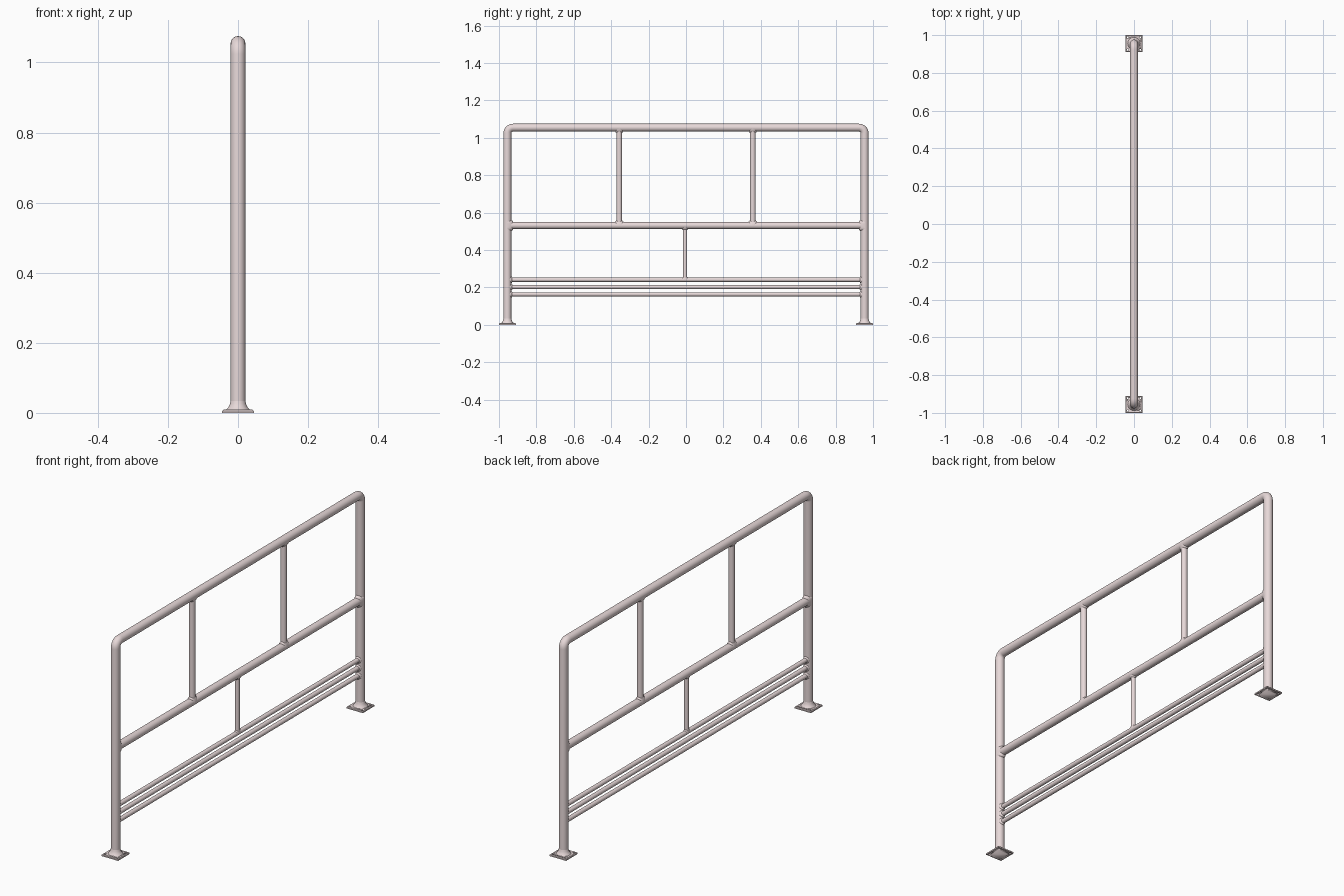
import bpy, bmesh, math
from mathutils import Vector

if "Cube" in bpy.data.objects:
    bpy.data.objects.remove(bpy.data.objects["Cube"])

POST_Y, TOP_Z, R = 0.955, 1.054, 0.021      # main frame
MID_Z, MID_R = 0.531, 0.019                 # middle rail
X, Y, Z = Vector((1, 0, 0)), Vector((0, 1, 0)), Vector((0, 0, 1))

paint = bpy.data.materials.new("pale_pink_paint")
paint.diffuse_color = (0.8, 0.69, 0.69, 1)
paint.use_nodes = True
paint.node_tree.nodes["Principled BSDF"].inputs["Base Color"].default_value = paint.diffuse_color


def finish(name, bm, angle=40):
    bmesh.ops.recalc_face_normals(bm, faces=bm.faces)
    me = bpy.data.meshes.new(name)
    bm.to_mesh(me)
    bm.free()
    ob = bpy.data.objects.new(name, me)
    bpy.context.collection.objects.link(ob)
    me.materials.append(paint)
    bpy.ops.object.select_all(action='DESELECT')
    ob.select_set(True)
    bpy.context.view_layer.objects.active = ob
    bpy.ops.object.shade_smooth_by_angle(angle=math.radians(angle))
    return ob


def loft(name, rings, caps=False, angle=40):
    bm = bmesh.new()
    loops = [[bm.verts.new(p) for p in ring] for ring in rings]
    n = len(loops[0])
    for a, b in zip(loops, loops[1:]):
        for i in range(n):
            j = (i + 1) % n
            bm.faces.new((a[i], a[j], b[j], b[i]))
    if caps:
        bm.faces.new(loops[0])
        bm.faces.new(loops[-1])
    return finish(name, bm, angle)


def circle(c, u, v, r, n=32):
    return [c + r * (u * math.cos(2 * math.pi * i / n) + v * math.sin(2 * math.pi * i / n))
            for i in range(n)]


def tube(name, a, b, r):
    a, b = Vector(a), Vector(b)
    d = (b - a).normalized()
    v = d.cross(X)
    return loft(name, [circle(a, X, v, r), circle(b, X, v, r)], True)


def weld(name, c, main, d, big, r, w):
    """Saddle-shaped fillet where a tube of radius r meets a tube of radius big."""
    c, side = Vector(c), main.cross(d)
    rings = []
    for grow, lift in ((1, -0.001), (0.9, 0.35 * w), (0.5, 0.75 * w), (0, w)):
        ring, rho = [], r + grow * w
        for i in range(32):
            t = 2 * math.pi * i / 32
            s = max(-big * 1.05, min(big * 1.05, rho * math.cos(t)))
            h = math.sqrt(max(0, big * big - s * s)) + lift
            ring.append(c + side * s + main * (rho * math.sin(t)) + d * h)
        rings.append(ring)
    return loft(name, rings)


# Bent outer frame: posts and top rail in one sweep with rounded corners
BEND = 0.03
path = [(-POST_Y, 0.004, 0)]
for k in range(11):
    t = math.pi / 2 * k / 10
    path.append((-POST_Y + BEND - BEND * math.cos(t), TOP_Z - BEND + BEND * math.sin(t), t))
path += [(-y, z, math.pi - t) for y, z, t in reversed(path)]
loft("outer_frame", [circle(Vector((0, y, z)), X, Vector((0, -math.cos(t), math.sin(t))), R)
                     for y, z, t in path], True)

# Horizontal rails
rails = [("middle_rail", MID_Z, MID_R, 0.010)]
rails += [(f"lower_rail_{i + 1}", z, 0.011, 0.006) for i, z in enumerate((0.241, 0.202, 0.163))]
for name, z, r, w in rails:
    tube(name, (0, -POST_Y, z), (0, POST_Y, z), r)
    for s in (-1, 1):
        weld(f"{name}_weld", (0, s * POST_Y, z), Z, -s * Y, R, r, w)

# Upper balusters and short centre baluster
for y in (-0.357, 0.357):
    tube("upper_baluster", (0, y, MID_Z), (0, y, TOP_Z), 0.015)
    weld("upper_baluster_foot_weld", (0, y, MID_Z), Y, Z, MID_R, 0.015, 0.007)
    weld("upper_baluster_head_weld", (0, y, TOP_Z), Y, -Z, R, 0.015, 0.006)
tube("centre_baluster", (0, -0.005, 0.241), (0, -0.005, MID_Z), 0.011)
weld("centre_baluster_foot_weld", (0, -0.005, 0.241), Y, Z, 0.011, 0.011, 0.005)
weld("centre_baluster_head_weld", (0, -0.005, MID_Z), Y, -Z, MID_R, 0.011, 0.005)

# Base plates with four bolt holes, and flared post welds
for s in (-1, 1):
    c = Vector((0, s * POST_Y, 0))
    square = [(-1, -1), (1, -1), (1, 1), (-1, 1)]
    rings = [[c + Vector((a * h, b * h, z)) for a, b in square]
             for h, z in ((0.045, 0), (0.045, 0.006), (0.042, 0.009))]
    plate = loft("base_plate", rings, True, 20)
    for a, b in square:
        p = c + Vector((a * 0.033, b * 0.033, 0))
        cutter = tube("bolt_hole_cutter", p - Z * 0.02, p + Z * 0.03, 0.005)
        cutter.hide_render = True
        mod = plate.modifiers.new("bolt_hole", 'BOOLEAN')
        mod.operation, mod.object, mod.solver = 'DIFFERENCE', cutter, 'EXACT'
        bpy.context.view_layer.objects.active = plate
        bpy.ops.object.modifier_apply(modifier=mod.name)
        bpy.data.objects.remove(cutter)
    loft("post_foot_weld", [circle(c + Z * z, X, Y, r) for r, z in
                            ((0.034, 0.008), (0.031, 0.012), (0.026, 0.018),
                             (0.023, 0.026), (0.021, 0.034))])
